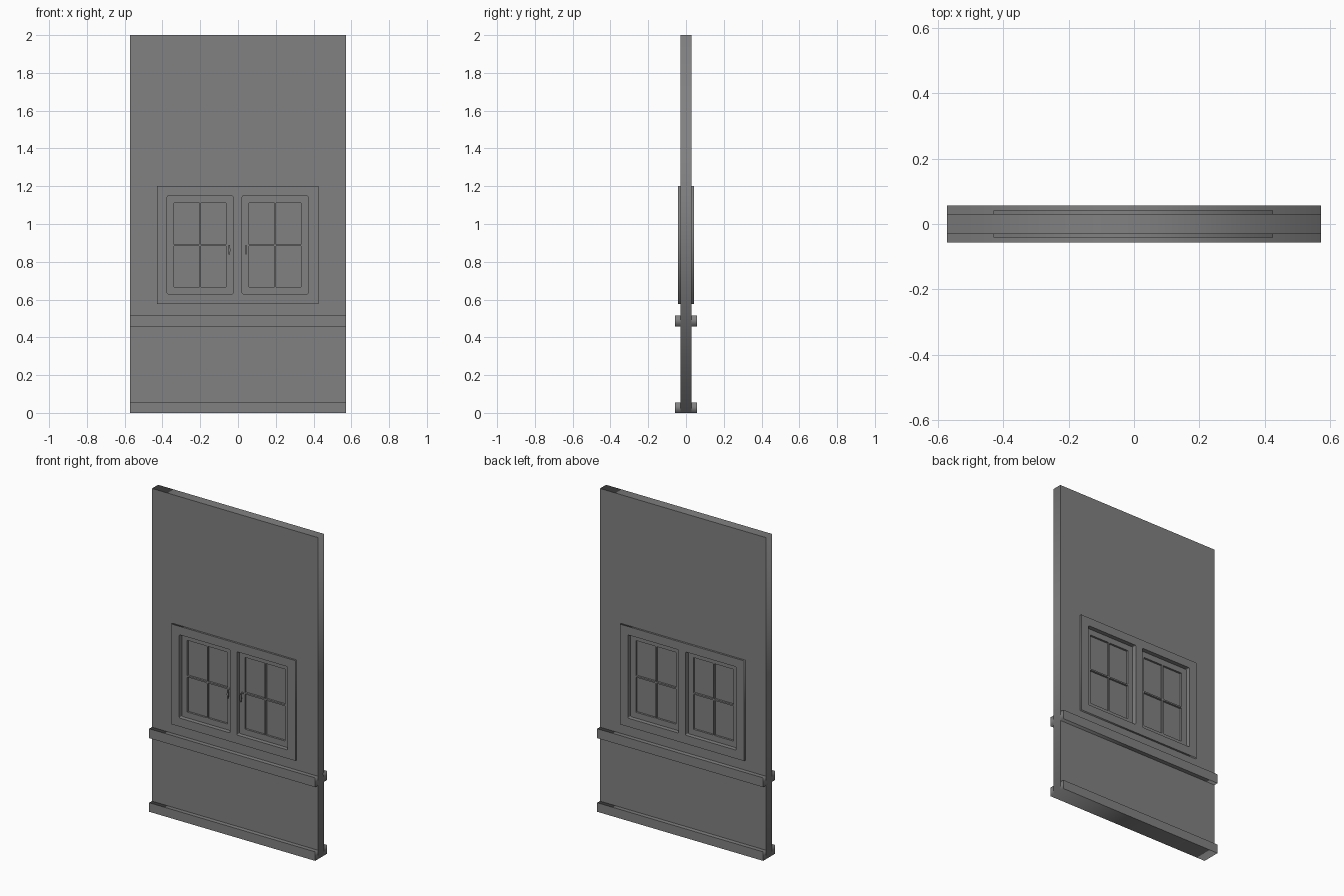
import bpy
from math import cos, sin, pi, radians

cube = bpy.data.objects.get("Cube")
if cube:
    bpy.data.objects.remove(cube, do_unlink=True)

grey = bpy.data.materials.new("mid grey")
grey.use_nodes = True
grey.diffuse_color = (0.22, 0.22, 0.22, 1)
grey.node_tree.nodes["Principled BSDF"].inputs["Base Color"].default_value = (0.22, 0.22, 0.22, 1)


def rect(x0, x1, z0, z1, r=0.0):
    """Outline of a rectangle with optional rounded corners."""
    if r == 0:
        return [(x0, z0), (x1, z0), (x1, z1), (x0, z1)]
    centres = [(x1 - r, z1 - r), (x0 + r, z1 - r), (x0 + r, z0 + r), (x1 - r, z0 + r)]
    return [(cx + r * cos((q + k / 3) * pi / 2), cz + r * sin((q + k / 3) * pi / 2))
            for q, (cx, cz) in enumerate(centres) for k in range(4)]


def panel(name, outlines, half, y=0.0):
    """Upright slab: the first outline is the edge, the others are holes."""
    curve = bpy.data.curves.new(name, 'CURVE')
    curve.dimensions = '2D'
    curve.fill_mode = 'BOTH'
    curve.extrude = half
    for points in outlines:
        spline = curve.splines.new('POLY')
        spline.points.add(len(points) - 1)
        for p, (x, z) in zip(spline.points, points):
            p.co = (x, z, 0, 1)
        spline.use_cyclic_u = True
    obj = bpy.data.objects.new(name, curve)
    obj.rotation_euler = (radians(90), 0, 0)
    obj.location.y = y
    bpy.context.collection.objects.link(obj)
    bpy.ops.object.select_all(action='DESELECT')
    obj.select_set(True)
    bpy.context.view_layer.objects.active = obj
    bpy.ops.object.convert(target='MESH')
    obj = bpy.context.object
    obj.data.materials.clear()
    obj.data.materials.append(grey)
    return obj


def disc(cx, cz, r, n=12):
    return [(cx + r * cos(2 * pi * i / n), cz + r * sin(2 * pi * i / n)) for i in range(n)]


W = 0.571
MID = -0.002        # window centre line
Z0, Z1 = 0.63, 1.148

# Wall, base board and rail
casing_edge = rect(MID - 0.427, MID + 0.427, 0.577, 1.2)
panel("wall", [rect(-W, W, 0, 2), casing_edge], 0.03)
panel("base_board", [rect(-W, W, 0, 0.056)], 0.057)
panel("rail", [rect(-W, W, 0.458, 0.516)], 0.057)

# Casing with two openings
openings = [(MID - 0.373, MID - 0.024), (MID + 0.024, MID + 0.373)]
panel("window_casing",
      [casing_edge] + [rect(a, b, Z0, Z1, 0.006) for a, b in openings], 0.042)

for side, (a, b) in zip(("right", "left"), openings):
    # Sash with four panes
    c = (a + b) / 2
    columns = [(a + 0.036, c - 0.004), (c + 0.004, b - 0.036)]
    rows = [(Z0 + 0.036, 0.883), (0.892, Z1 - 0.036)]
    holes = [rect(x0, x1, z0, z1, 0.003) for x0, x1 in columns for z0, z1 in rows]
    panel(side + "_sash", [rect(a, b, Z0, Z1, 0.006)] + holes, 0.015)
    panel(side + "_glass", [rect(a + 0.02, b - 0.02, Z0 + 0.02, Z1 - 0.02)], 0.003)

    # Handle: rosette, stem and hanging lever
    hx = b - 0.02 if side == "right" else a + 0.02
    panel(side + "_handle_rosette", [disc(hx, 0.886, 0.007)], 0.003, -0.018)
    panel(side + "_handle_stem", [disc(hx, 0.886, 0.003)], 0.008, -0.026)
    lever = [(hx - 0.003, 0.89), (hx - 0.006, 0.862), (hx - 0.003, 0.838),
             (hx + 0.003, 0.838), (hx + 0.006, 0.862), (hx + 0.003, 0.89)]
    panel(side + "_handle_lever", [lever], 0.003, -0.034)
